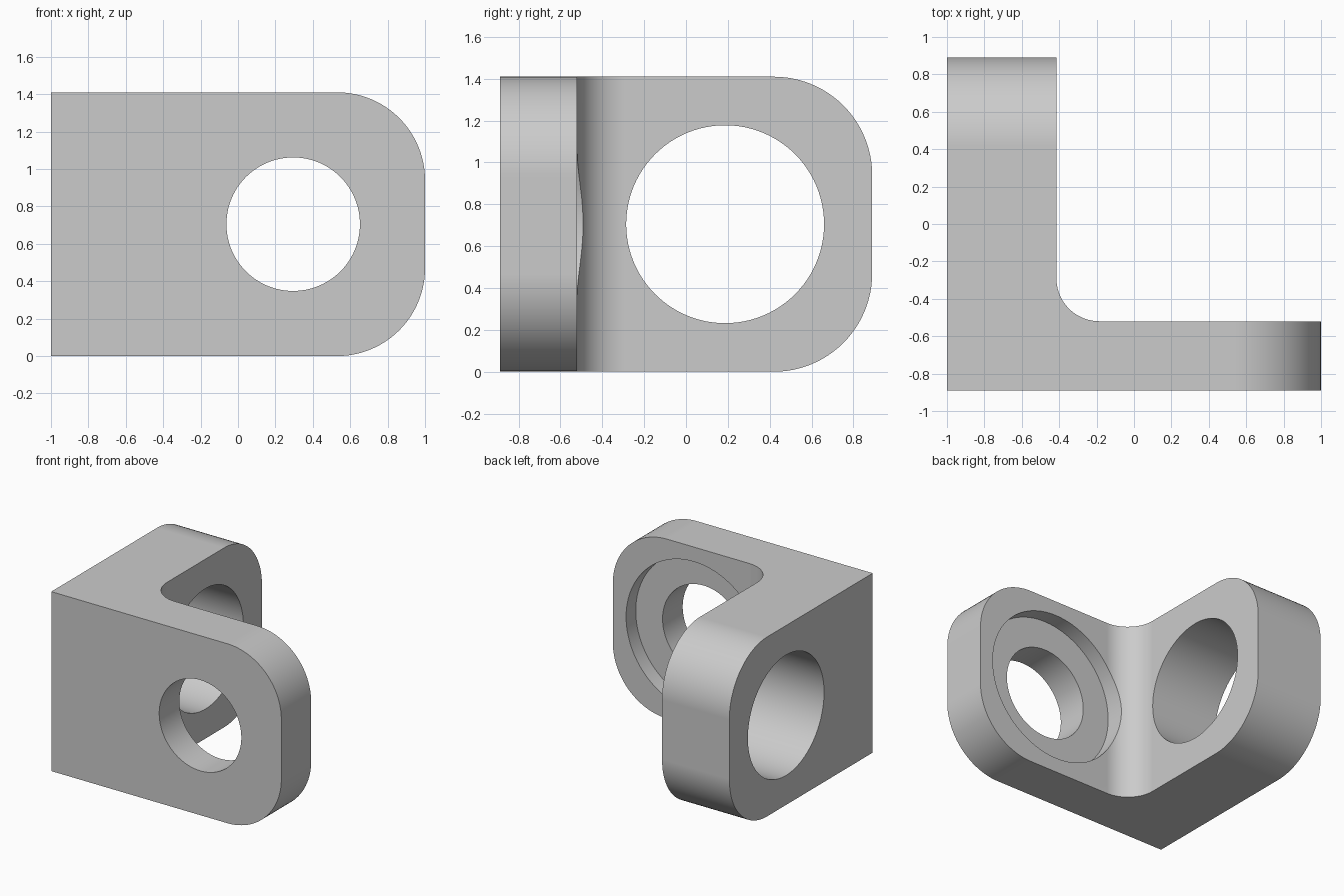
import bpy, bmesh, math
from mathutils import Matrix, Vector

cube = bpy.data.objects.get("Cube")
if cube:
    bpy.data.objects.remove(cube, do_unlink=True)

X, Y, H = 1.0, 0.89, 1.41          # half width, half depth, height
WALL_X, PLATE_Y = -0.415, -0.52    # inner faces of the two legs
END_R, FILLET_R = 0.47, 0.23
MID = H / 2

grey = bpy.data.materials.new("light_grey")
grey.use_nodes = True
colour = (0.6, 0.6, 0.6, 1)
grey.diffuse_color = colour
grey.node_tree.nodes["Principled BSDF"].inputs["Base Color"].default_value = colour


def make_object(name, bm):
    bmesh.ops.recalc_face_normals(bm, faces=bm.faces)
    mesh = bpy.data.meshes.new(name)
    bm.to_mesh(mesh)
    bm.free()
    mesh.materials.append(grey)
    obj = bpy.data.objects.new(name, mesh)
    bpy.context.collection.objects.link(obj)
    return obj


def round_edges(bm, rule, radius, segments):
    edges = [e for e in bm.edges if rule(*(v.co for v in e.verts))]
    bmesh.ops.bevel(bm, geom=edges, offset=radius, offset_type='OFFSET',
                    segments=segments, profile=0.5, affect='EDGES')


def drill(target, centre, axis, radius, length):
    """Cut a round hole along the given axis."""
    bm = bmesh.new()
    turn = Vector((0, 0, 1)).rotation_difference(Vector(axis)).to_matrix().to_4x4()
    bmesh.ops.create_cone(bm, cap_ends=True, segments=96, radius1=radius,
                          radius2=radius, depth=length,
                          matrix=Matrix.Translation(centre) @ turn)
    cutter = make_object("hole_cutter", bm)
    cutter.hide_render = True
    mod = target.modifiers.new("hole", 'BOOLEAN')
    mod.operation, mod.solver, mod.object = 'DIFFERENCE', 'EXACT', cutter
    bpy.context.view_layer.objects.active = target
    bpy.ops.object.modifier_apply(modifier=mod.name)
    bpy.data.objects.remove(cutter, do_unlink=True)


# L-shaped body
bm = bmesh.new()
outline = [(-X, -Y), (X, -Y), (X, PLATE_Y), (WALL_X, PLATE_Y), (WALL_X, Y), (-X, Y)]
base = bm.faces.new([bm.verts.new((x, y, 0)) for x, y in outline])
top = bmesh.ops.extrude_face_region(bm, geom=[base])["geom"]
bmesh.ops.translate(bm, vec=(0, 0, H),
                    verts=[v for v in top if isinstance(v, bmesh.types.BMVert)])
bmesh.ops.recalc_face_normals(bm, faces=bm.faces)


def is_leg_end(a, b):
    level = abs(a.z - b.z) < 1e-4
    return level and (min(a.x, b.x) > X - 1e-4 or min(a.y, b.y) > Y - 1e-4)


def is_inner_corner(a, b):
    return all(abs(p.x - WALL_X) < 1e-4 and abs(p.y - PLATE_Y) < 1e-4 for p in (a, b))


round_edges(bm, is_leg_end, END_R, 24)
round_edges(bm, is_inner_corner, FILLET_R, 20)
bracket = make_object("angle_bracket", bm)

# Bore and recess in the front leg, wide bore in the side leg
drill(bracket, (0.295, -0.7, MID), (0, 1, 0), 0.357, 1.0)
drill(bracket, (0.295, -0.64 + 0.25, MID), (0, 1, 0), 0.59, 0.5)
drill(bracket, (-0.7, 0.187, MID), (1, 0, 0), 0.473, 1.0)

# Smooth curved walls, crisp flat faces
bpy.ops.object.select_all(action='DESELECT')
bracket.select_set(True)
bpy.context.view_layer.objects.active = bracket
bpy.ops.object.shade_smooth_by_angle(angle=math.radians(20))
weighted = bracket.modifiers.new("flat_normals", 'WEIGHTED_NORMAL')
weighted.keep_sharp = True
